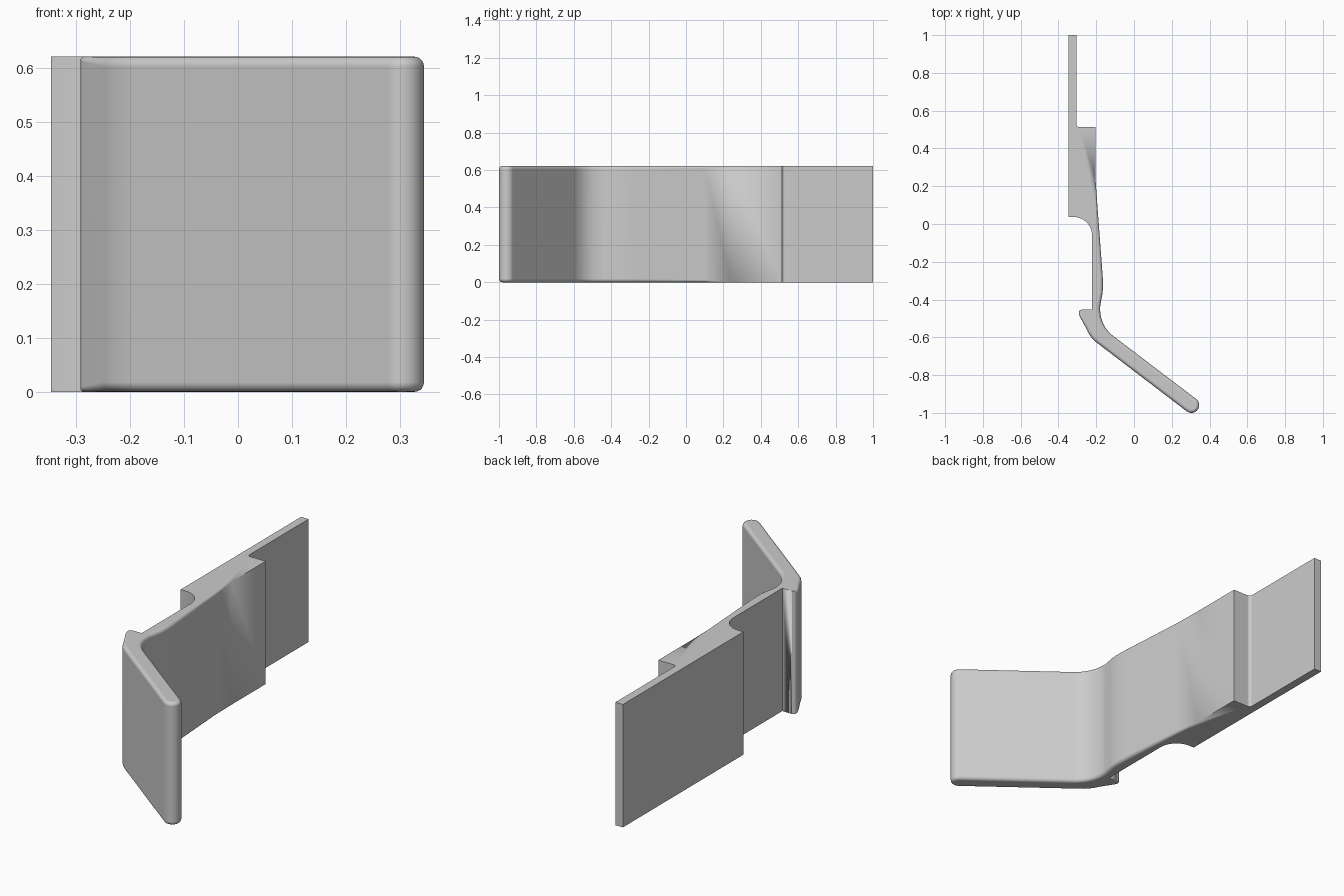
import bpy, bmesh, math
from mathutils import Vector

if "Cube" in bpy.data.objects:
    bpy.data.objects.remove(bpy.data.objects["Cube"])

HEIGHT = 0.622
ROUND = 0.018      # edge rounding along the lever
STEPS = 5          # segments in the edge rounding

profile = []       # (position, edge rounding radius), clockwise seen from above


def pt(x, y, r=0.0):
    profile.append((Vector((x, y)), r))


def curve(a, b, c, r0=0.0, r1=0.0, n=10):
    """Quadratic curve from a to c, pulled towards b."""
    for i in range(n + 1):
        t = i / n
        p = Vector(a) * (1 - t) ** 2 + Vector(b) * 2 * t * (1 - t) + Vector(c) * t * t
        pt(p.x, p.y, r0 + (r1 - r0) * t)


def arc(cx, cy, rad, a0, a1, r=0.0, n=12):
    for i in range(n + 1):
        a = math.radians(a0 + (a1 - a0) * i / n)
        pt(cx + rad * math.cos(a), cy + rad * math.sin(a), r)


# Mounting strip and step up to the thick block
pt(-0.347, 1.0)
pt(-0.305, 1.0)
arc(-0.290, 0.528, 0.015, 180, 270, n=6)
pt(-0.204, 0.513)
# Inner face of the flexible arm, rounding fades in
pt(-0.204, 0.24)
pt(-0.194, 0.10, 0.012)
curve((-0.167, -0.26), (-0.160, -0.345), (-0.171, -0.39), ROUND, ROUND)
curve((-0.179, -0.435), (-0.184, -0.535), (-0.110, -0.593), ROUND, ROUND, 14)
# Finger lever with round tip
arc(0.304, -0.959, 0.041, 53, -127, ROUND, 20)
curve((-0.195, -0.632 + 0.002), (-0.232, -0.602), (-0.252, -0.555), ROUND, ROUND)
# Catch hook
curve((-0.287, -0.490), (-0.303, -0.453), (-0.270, -0.453), 0.010, 0.0, 8)
pt(-0.222, -0.453)
# Thin arm blending into the block
arc(-0.320, -0.061, 0.098, 0, 90)
pt(-0.347, 0.037)

# Outward corner normals
count = len(profile)
normals = []
for i in range(count):
    d0 = (profile[i][0] - profile[i - 1][0]).normalized()
    d1 = (profile[(i + 1) % count][0] - profile[i][0]).normalized()
    d = (d0 + d1).normalized()
    normals.append(Vector((-d.y, d.x)))

# Stack inset rings for the rounded lower and upper edges
bm = bmesh.new()
rings = []
for top in (False, True):
    for k in range(STEPS + 1):
        a = math.pi / 2 * (k if top else STEPS - k) / STEPS
        ring = []
        for (p, r), n in zip(profile, normals):
            q = p - n * r * (1 - math.cos(a))
            z = r * (1 - math.sin(a))
            ring.append(bm.verts.new((q.x, q.y, HEIGHT - z if top else z)))
        rings.append(ring)
for low, high in zip(rings, rings[1:]):
    for i in range(count):
        j = (i + 1) % count
        bm.faces.new((low[i], low[j], high[j], high[i]))
bm.faces.new(rings[0])
bm.faces.new(rings[-1])
bmesh.ops.remove_doubles(bm, verts=bm.verts, dist=1e-5)
bmesh.ops.recalc_face_normals(bm, faces=bm.faces)

mesh = bpy.data.meshes.new("spring_latch")
bm.to_mesh(mesh)
bm.free()
latch = bpy.data.objects.new("spring_latch", mesh)
bpy.context.collection.objects.link(latch)
bpy.context.view_layer.objects.active = latch
latch.select_set(True)
bpy.ops.object.shade_smooth_by_angle(angle=math.radians(30))
mod = latch.modifiers.new("face_weighting", 'WEIGHTED_NORMAL')
mod.keep_sharp = True
